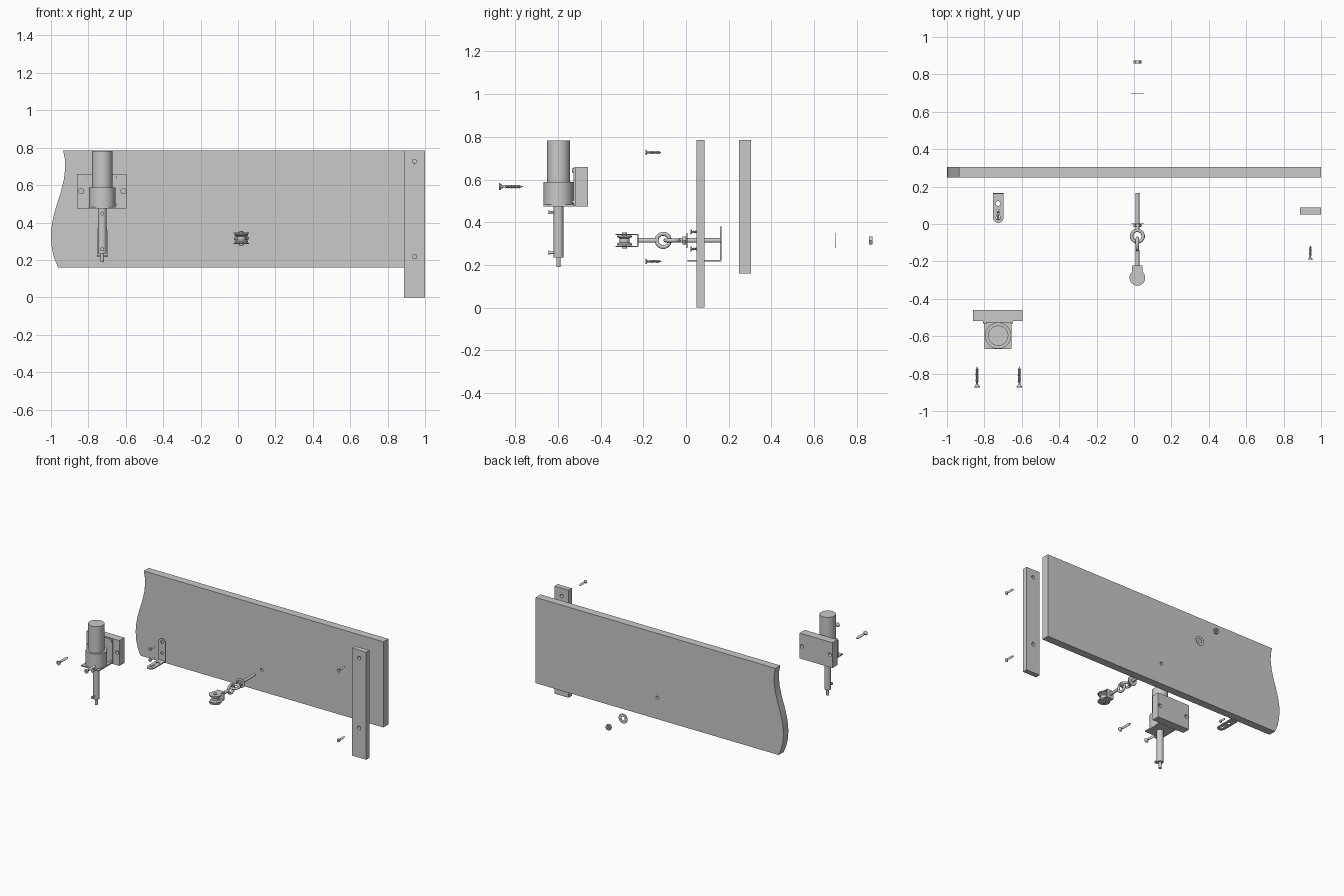
import bpy, bmesh, math
from mathutils import Vector, Matrix

if "Cube" in bpy.data.objects:
    bpy.data.objects.remove(bpy.data.objects["Cube"], do_unlink=True)

GREY = (0.59, 0.59, 0.59, 1)
grey = bpy.data.materials.new("plain grey")
grey.use_nodes = True
grey.diffuse_color = GREY
grey.node_tree.nodes["Principled BSDF"].inputs["Base Color"].default_value = GREY

# Orientation of a local z axis toward each world axis
AIM = {"z": Matrix.Identity(4),
       "y": Matrix.Rotation(-math.pi / 2, 4, "X"),
       "x": Matrix.Rotation(math.pi / 2, 4, "Y")}


def smooth(ob):
    bpy.ops.object.select_all(action="DESELECT")
    ob.select_set(True)
    bpy.context.view_layer.objects.active = ob
    bpy.ops.object.shade_smooth_by_angle(angle=math.radians(32))


def finish(bm, name):
    bmesh.ops.remove_doubles(bm, verts=bm.verts, dist=1e-5)
    bmesh.ops.recalc_face_normals(bm, faces=bm.faces)
    mesh = bpy.data.meshes.new(name)
    bm.to_mesh(mesh)
    bm.free()
    mesh.materials.append(grey)
    ob = bpy.data.objects.new(name, mesh)
    bpy.context.collection.objects.link(ob)
    smooth(ob)
    return ob


def box(name, x, y, z):
    bm = bmesh.new()
    bmesh.ops.create_cube(bm, size=1)
    for v in bm.verts:
        v.co = [(a + b) / 2 + c * (b - a) for (a, b), c in zip((x, y, z), v.co)]
    return finish(bm, name)


def lathe(name, profile, origin, axis="z", sides=32, closed=False):
    """Turn (radius, height) points about an axis through origin."""
    bm = bmesh.new()
    turn = Matrix.Translation(origin) @ AIM[axis]
    rings = []
    for r, h in profile:
        rings.append([bm.verts.new(turn @ Vector((r * math.cos(a), r * math.sin(a), h)))
                      for a in (2 * math.pi * i / sides for i in range(sides))])
    pairs = list(zip(rings, rings[1:]))
    if closed:
        pairs.append((rings[-1], rings[0]))
    for lo, hi in pairs:
        for i in range(sides):
            j = (i + 1) % sides
            bm.faces.new((lo[i], lo[j], hi[j], hi[i]))
    if not closed:
        bm.faces.new(rings[0])
        bm.faces.new(rings[-1])
    return finish(bm, name)


def rod(name, r, length, origin, axis="z", sides=32):
    return lathe(name, [(r, 0), (r, length)], origin, axis, sides)


def tube(name, inner, outer, length, origin, axis="z", sides=32):
    return lathe(name, [(inner, 0), (outer, 0), (outer, length), (inner, length)],
                 origin, axis, sides, True)


def ring(name, radius, wire, origin, axis):
    steps = [2 * math.pi * i / 14 for i in range(14)]
    return lathe(name, [(radius + wire * math.cos(a), wire * math.sin(a)) for a in steps],
                 origin, axis, 36, True)


def slab(name, outline, thick, place):
    """Extrude a flat outline; place maps (u, v, depth) to world."""
    bm = bmesh.new()
    lo = [bm.verts.new(place(u, v, 0)) for u, v in outline]
    hi = [bm.verts.new(place(u, v, thick)) for u, v in outline]
    bm.faces.new(lo)
    bm.faces.new(hi)
    for i in range(len(lo)):
        j = (i + 1) % len(lo)
        bm.faces.new((lo[i], lo[j], hi[j], hi[i]))
    return finish(bm, name)


def cut(ob, cutter):
    mod = ob.modifiers.new("hole", "BOOLEAN")
    mod.operation, mod.solver, mod.object = "DIFFERENCE", "EXACT", cutter
    bpy.context.view_layer.objects.active = ob
    bpy.ops.object.modifier_apply(modifier=mod.name)
    bpy.data.objects.remove(cutter, do_unlink=True)
    smooth(ob)


def drill(ob, r, origin, axis="y", depth=0.2):
    start = Vector(origin) - AIM[axis] @ Vector((0, 0, depth / 2))
    cut(ob, rod("drill", r, depth, start, axis, 20))


def screw(name, length, head, x, y, z):
    """Countersunk wood screw with its head toward -y."""
    core, crest = head * 0.32, head * 0.55
    points = [(head * 0.3, 0.004), (head * 0.3, 0), (head, 0), (head, length * 0.03),
              (core, length * 0.16)]
    turns = 11
    for i in range(turns):
        t = length * (0.25 + 0.62 * i / turns)
        points += [(core, t), (crest, t + length * 0.028)]
    points += [(core, length * 0.88), (0.0002, length)]
    return lathe(name, points, (x, y, z), "y", 16)


# Wide board with a wavy broken left end
wave = [(-0.935, 0.785), (-0.926, 0.74), (-0.924, 0.69), (-0.931, 0.63), (-0.948, 0.56),
        (-0.968, 0.5), (-0.987, 0.43), (-0.998, 0.37), (-1, 0.32), (-0.995, 0.26),
        (-0.983, 0.21), (-0.962, 0.16)]
board = slab("wide_board", wave + [(1, 0.16), (1, 0.785)], 0.057,
             lambda u, v, d: (u, 0.248 + d, v))
CX, CZ = 0.018, 0.315
drill(board, 0.012, (CX, 0.276, CZ))

# Upright batten and its screws
batten = box("upright_batten", (0.887, 1), (0.05, 0.087), (0, 0.785))
for tag, z in (("upper", 0.727), ("lower", 0.217)):
    drill(batten, 0.013, (0.943, 0.068, z))
    screw(tag + "_batten_screw", 0.076, 0.013, 0.943, -0.19, z)

# Mounting block, drilled for two long screws
PX, PY = -0.726, -0.597
block = box("mounting_block", (-0.86, -0.595), (-0.518, -0.46), (0.475, 0.66))
for tag, side in (("right", -1), ("left", 1)):
    x = PX + side * 0.113
    drill(block, 0.013, (x, -0.49, 0.567))
    screw(tag + "_block_screw", 0.114, 0.016, x, -0.875, 0.567)

# Bracket, collar and cylinder
box("bracket_back_plate", (-0.808, -0.646), (-0.526, -0.517), (0.478, 0.656))
box("bracket_shelf", (-0.798, -0.656), (-0.668, -0.52), (0.475, 0.484))
for side in (-1, 1):
    for z in (0.495, 0.642):
        rod("bracket_fastener", 0.009, 0.008, (PX + side * 0.071, -0.533, z), "y", 16)
lathe("cylinder_body", [(0.07, 0.48), (0.07, 0.588), (0.054, 0.588), (0.054, 0.782)],
      (PX, PY, 0), sides=48)

# Plunger rod with two cross pins
lathe("plunger_rod", [(0.01, 0.19), (0.01, 0.235), (0.0225, 0.235), (0.0225, 0.476)], (PX, PY, 0))
for z in (0.257, 0.448):
    lathe("plunger_pin", [(0.01, 0), (0.01, 0.006), (0.006, 0.006), (0.006, 0.04)],
          (PX, PY - 0.048, z), "y", 16)

# Angle bracket with rounded ends
half = 0.028


def tongue(length):
    arc = [math.pi * i / 12 for i in range(13)]
    return ([(-half, 0), (half, 0)] +
            [(half * math.cos(a), length - half + half * math.sin(a)) for a in arc])


leaf = slab("angle_upright", tongue(0.165), 0.007, lambda u, v, d: (PX + u, 0.16 + d, 0.216 + v))
foot = slab("angle_foot", tongue(0.16), 0.007, lambda u, v, d: (PX + u, 0.166 - v, 0.216 + d))
for z in (0.275, 0.355):
    drill(leaf, 0.011, (PX, 0.162, z), "y", 0.05)
    screw("angle_screw", 0.052, 0.012, PX, 0.022, z)
drill(foot, 0.013, (PX, 0.11, 0.219), "z", 0.05)
drill(foot, 0.011, (PX, 0.035, 0.219), "z", 0.05)
cut(foot, box("slot_cutter", (PX - 0.006, PX + 0.006), (0.035, 0.075), (0.2, 0.25)))

# Eye bolt linked to the second eye
rod("eye_bolt_shank", 0.0105, 0.197, (CX, -0.032, CZ), "y")
ring("bolt_eye", 0.031, 0.009, (CX, -0.065, CZ), "z")
ring("roller_eye", 0.031, 0.009, (CX, -0.107, CZ), "x")
rod("roller_shank", 0.0105, 0.09, (CX, -0.23, CZ), "y")
tube("inner_nut", 0.0105, 0.021, 0.018, (CX, -0.017, CZ), "y", 6)
tube("inner_washer", 0.0105, 0.035, 0.003, (CX, 0.003, CZ), "y")

# Yoke holding the roller
box("yoke_back", (CX - 0.028, CX + 0.028), (-0.23, -0.222), (0.285, 0.346))
for z in (0.285, 0.341):
    box("yoke_arm", (CX - 0.028, CX + 0.028), (-0.285, -0.224), (z, z + 0.005))
    rod("yoke_disc", 0.042, 0.005, (CX, -0.288, z))
lathe("roller", [(0.036, 0.292), (0.036, 0.299), (0.024, 0.306), (0.024, 0.325),
                 (0.036, 0.332), (0.036, 0.339)], (CX, -0.288, 0))
rod("roller_pin", 0.012, 0.074, (CX, -0.288, 0.278), sides=16)

# Loose washer and nut behind the board
tube("rear_washer", 0.014, 0.035, 0.004, (CX, 0.697, CZ), "y")
tube("rear_nut", 0.0105, 0.022, 0.017, (CX, 0.857, CZ), "y", 6)
